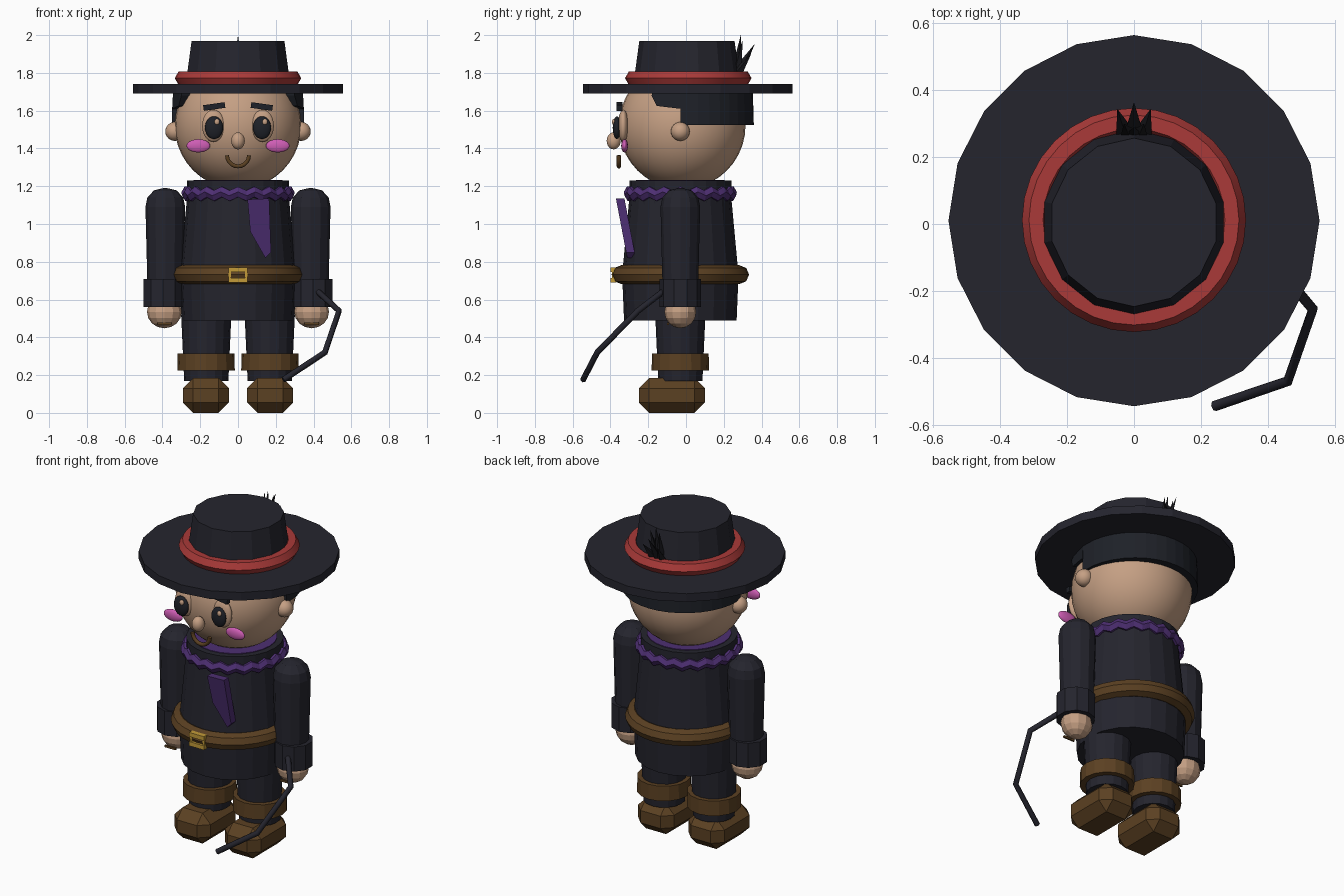
import bpy, bmesh, math
from mathutils import Vector, Matrix

if "Cube" in bpy.data.objects:
    bpy.data.objects.remove(bpy.data.objects["Cube"])

def mat(name, r, g, b):
    m = bpy.data.materials.new(name)
    m.diffuse_color = (r, g, b, 1)
    m.use_nodes = True
    m.node_tree.nodes["Principled BSDF"].inputs["Base Color"].default_value = m.diffuse_color
    return m

NAVY = mat("dark_cloth", 0.018, 0.018, 0.027)
BLACK = mat("black_feather", 0.010, 0.010, 0.013)
HAIR = mat("black_hair", 0.013, 0.015, 0.021)
SKIN = mat("skin", 0.56, 0.35, 0.23)
RED = mat("red_band", 0.40, 0.042, 0.040)
PURPLE = mat("purple_scarf", 0.075, 0.028, 0.17)
BROWN = mat("brown_leather", 0.105, 0.052, 0.016)
GOLD = mat("gold", 0.55, 0.33, 0.04)
PINK = mat("pink_cheek", 0.62, 0.11, 0.46)

CY = -0.03  # depth of the body axis

def finish(name, bm, material, loc=(0, 0, 0), scale=(1, 1, 1), rot=(0, 0, 0), smooth=None):
    bmesh.ops.recalc_face_normals(bm, faces=bm.faces)
    me = bpy.data.meshes.new(name)
    bm.to_mesh(me)
    bm.free()
    me.materials.append(material)
    if smooth:
        me.shade_smooth()
        me.set_sharp_from_angle(angle=math.radians(smooth))
    ob = bpy.data.objects.new(name, me)
    ob.location, ob.scale, ob.rotation_euler = loc, scale, rot
    bpy.context.collection.objects.link(ob)
    return ob

def lathe(name, profile, segs, material, loc=(0, 0, 0), scale=(1, 1, 1), start=0, smooth=None):
    """Closed solid turned from (radius, z) points, listed bottom to top."""
    bm = bmesh.new()
    rings = []
    for r, z in profile:
        rings.append([bm.verts.new((r * math.cos(start + math.tau * i / segs),
                                    r * math.sin(start + math.tau * i / segs), z))
                      for i in range(segs)])
    for a, b in zip(rings, rings[1:]):
        for i in range(segs):
            j = (i + 1) % segs
            bm.faces.new((a[i], a[j], b[j], b[i]))
    bm.faces.new(rings[0])
    bm.faces.new(rings[-1])
    return finish(name, bm, material, loc, scale, smooth=smooth)

def ball(name, loc, size, material, segs=20, rings=12, smooth=60, rot=(0, 0, 0)):
    bm = bmesh.new()
    bmesh.ops.create_uvsphere(bm, u_segments=segs, v_segments=rings, radius=1)
    return finish(name, bm, material, loc, size, rot, smooth)

def box(name, loc, size, material, rot=(0, 0, 0), bevel=0):
    bm = bmesh.new()
    bmesh.ops.create_cube(bm, size=1, matrix=Matrix.Diagonal((*size, 1)))
    if bevel:
        bmesh.ops.bevel(bm, geom=bm.edges[:], offset=bevel, segments=1, affect='EDGES')
    return finish(name, bm, material, loc, rot=rot)

def ring(name, major, minor, segs, sides, material, loc, scale=(1, 1, 1), waves=0, amp=0, smooth=None):
    bm = bmesh.new()
    rows = []
    for i in range(segs):
        a = math.tau * i / segs
        row = []
        for k in range(sides):
            b = math.tau * k / sides
            r = major + minor * math.cos(b)
            z = minor * math.sin(b) + amp * math.cos(waves * a)
            row.append(bm.verts.new((r * math.cos(a), r * math.sin(a), z)))
        rows.append(row)
    for i in range(segs):
        p, q = rows[i], rows[(i + 1) % segs]
        for k in range(sides):
            m = (k + 1) % sides
            bm.faces.new((p[k], q[k], q[m], p[m]))
    return finish(name, bm, material, loc, scale, smooth=smooth)

def tube(name, points, radius, material, res=1):
    cu = bpy.data.curves.new(name, 'CURVE')
    cu.dimensions = '3D'
    cu.bevel_depth, cu.bevel_resolution, cu.use_fill_caps = radius, res, True
    sp = cu.splines.new('POLY')
    sp.points.add(len(points) - 1)
    for p, co in zip(sp.points, points):
        p.co = (*co, 1)
    cu.materials.append(material)
    ob = bpy.data.objects.new(name, cu)
    bpy.context.collection.objects.link(ob)
    return ob

def spike(name, base, tip, radius, material):
    base, tip = Vector(base), Vector(tip)
    bm = bmesh.new()
    bmesh.ops.create_cone(bm, cap_ends=True, segments=4, radius1=radius, radius2=0,
                          depth=(tip - base).length)
    rot = (tip - base).to_track_quat('Z', 'Y').to_euler()
    return finish(name, bm, material, (base + tip) / 2, rot=rot)

# Hat
lathe("hat_brim", [(0.555, 1.69), (0.555, 1.74)], 20, NAVY, (0, 0.01, 0))
lathe("hat_crown", [(0.285, 1.73), (0.252, 1.97)], 14, NAVY, (0, 0.005, 0), start=math.pi / 2)
ring("hat_band", 0.293, 0.042, 32, 6, RED, (0, 0.012, 1.772), smooth=35)
for tip in [(0, 0.29, 2.0), (0.03, 0.30, 1.975), (-0.03, 0.30, 1.975),
            (0, 0.365, 1.955), (0.05, 0.345, 1.90), (-0.05, 0.345, 1.90)]:
    spike("hat_feather", (tip[0] * 0.5, 0.265, 1.79), tip, 0.03, BLACK)

# Head and face
ball("head", (0, -0.02, 1.52), (0.335,) * 3, SKIN, 32, 20)
ball("nose", (0, -0.383, 1.44), (0.036, 0.037, 0.045), SKIN)
for s in (-1, 1):
    ball("ear", (s * 0.335, -0.03, 1.49), (0.05,) * 3, SKIN)
    ball("eye_socket", (s * 0.13, -0.332, 1.52), (0.06, 0.028, 0.085), SKIN)
    ball("eye", (s * 0.127, -0.366, 1.51), (0.048, 0.022, 0.06), HAIR)
    ball("eye_glint", (s * 0.127 + 0.015, -0.382, 1.54), (0.014, 0.01, 0.016), SKIN, 10, 8)
    box("eyebrow", (s * 0.126, -0.352, 1.622), (0.115, 0.03, 0.03), HAIR,
        rot=(0, s * math.radians(8), 0))
    ball("cheek", (s * 0.21, -0.325, 1.414), (0.063, 0.018, 0.035), PINK)
tube("mouth", [(0.058 * math.cos(math.pi * (1 + i / 10)), -0.355,
                1.363 + 0.058 * math.sin(math.pi * (1 + i / 10))) for i in range(11)], 0.012, BROWN)

# Hair wrapping the back of the head, stepped above the ears
side = [(-31, 1.68), (-26, 1.625), (-5, 1.61), (-4.9, 1.525)]
cols = side + [(d, 1.525) for d in range(10, 171, 10)] + [(180 - d, z) for d, z in reversed(side)]
bm = bmesh.new()
prev = None
for d, z in cols:
    c, s = math.cos(math.radians(d)), math.sin(math.radians(d))
    col = [bm.verts.new((r * c, r * s * 1.02, h))
           for r, h in ((0.345, 1.7), (0.35, z), (0.28, z), (0.28, 1.7))]
    if prev:
        for k in range(4):
            m = (k + 1) % 4
            bm.faces.new((prev[k], col[k], col[m], prev[m]))
    else:
        bm.faces.new(col)
    prev = col
bm.faces.new(prev)
finish("hair", bm, HAIR, (0, 0.002, 0))

# Collar, ruffle and scarf tail
lathe("collar", [(0.27, 1.10), (0.27, 1.23)], 24, NAVY, (0, CY, 0))
lathe("collar_lining", [(0.235, 1.225), (0.235, 1.234)], 24, PURPLE, (0, CY, 0))
ring("neck_ruffle", 0.267, 0.032, 80, 6, PURPLE, (0, CY, 1.16), waves=20, amp=0.01)
bm = bmesh.new()
outline = [(0.05, 1.13), (0.165, 1.135), (0.175, 0.85), (0.145, 0.82), (0.065, 0.96)]
front, back = [[bm.verts.new((x, -0.37 + 0.19 * (1.13 - z) + t, z)) for x, z in outline]
               for t in (0, 0.045)]
bm.faces.new(front)
bm.faces.new(back)
for i in range(5):
    j = (i + 1) % 5
    bm.faces.new((front[i], front[j], back[j], back[i]))
finish("scarf_tail", bm, PURPLE)

# Torso and belt
lathe("torso", [(0.298, 0.49), (0.308, 0.73), (0.268, 1.16)], 20, NAVY, (0, CY, 0))
ring("belt", 0.30, 0.05, 32, 8, BROWN, (0, CY, 0.732), (1, 1.04, 1), smooth=35)
for z in (0.758, 0.702):
    box("belt_buckle_bar", (0, -0.385, z), (0.10, 0.03, 0.026), GOLD)
for x in (-0.043, 0.043):
    box("belt_buckle_side", (x, -0.38, 0.73), (0.014, 0.025, 0.08), GOLD)

# Arms, cuffs and hands; legs, boot tops and feet
for s in (-1, 1):
    lathe("arm", [(0.094, 0.65), (0.105, 1.09), (0.095, 1.14), (0.06, 1.178), (0.01, 1.19)],
          12, NAVY, (s * 0.385, CY, 0))
    lathe("sleeve_cuff", [(0.11, 0.56), (0.11, 0.71)], 10, NAVY, (s * 0.397, CY, 0),
          start=math.pi / 2)
    ball("hand", (s * 0.39, CY, 0.535), (0.092, 0.084, 0.087), SKIN, 12, 8, smooth=None)
    box("finger_line", (s * 0.39, -0.095, 0.472), (0.075, 0.01, 0.012), BROWN)
    lathe("leg", [(0.117, 0.17), (0.133, 0.52)], 16, NAVY, (s * 0.168, CY, 0))
    lathe("boot_top", [(0.152, 0.225), (0.15, 0.315)], 16, BROWN, (s * 0.169, CY, 0))
    box("foot", (s * 0.17, -0.075, 0.0925), (0.244, 0.35, 0.185), BROWN, bevel=0.055)

# Whip hanging from the left hand
tube("whip", [(0.425, -0.125, 0.64), (0.535, -0.255, 0.54), (0.46, -0.47, 0.32),
              (0.24, -0.545, 0.175)], 0.016, NAVY)
